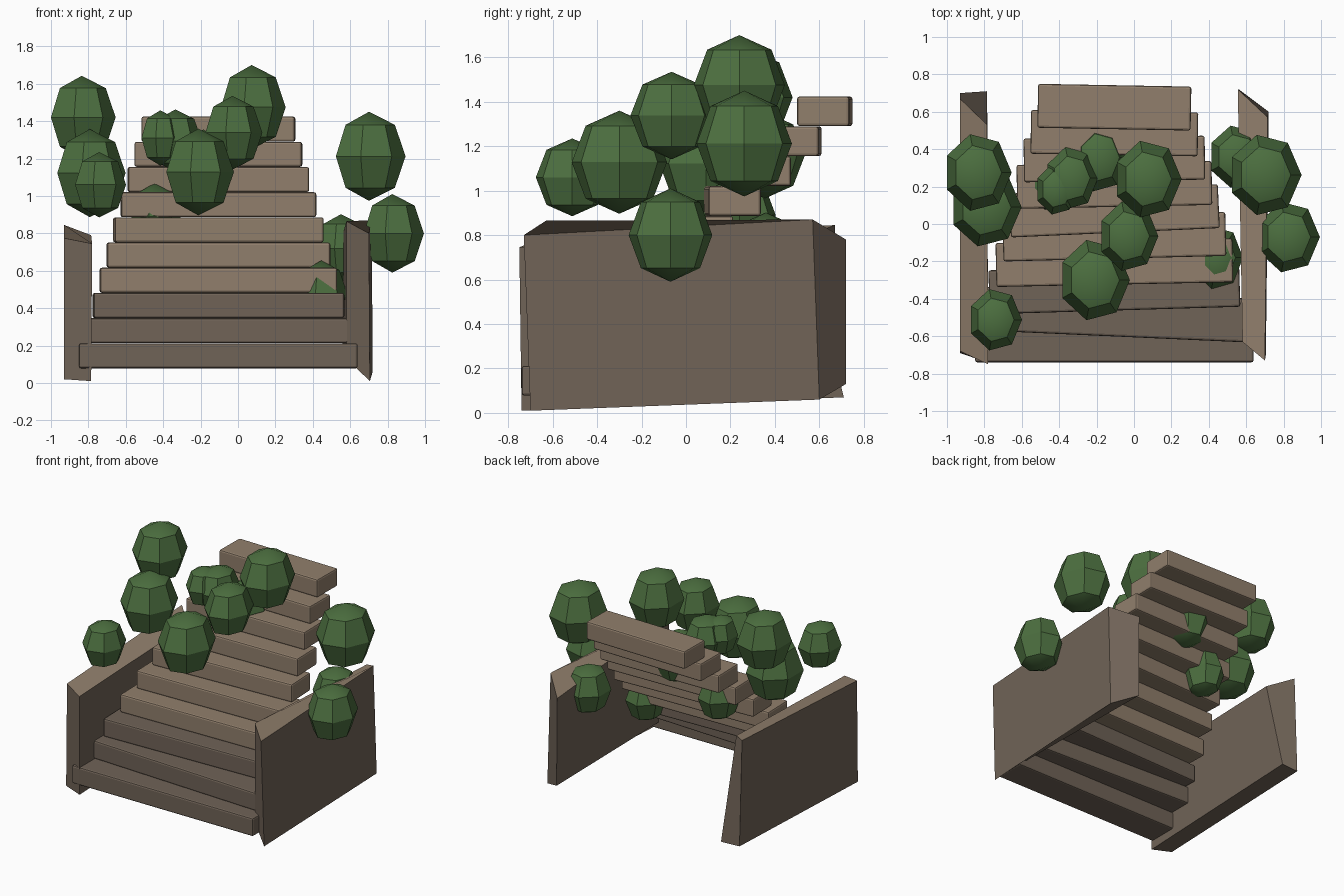
import bpy, bmesh, math
from mathutils import Vector

if "Cube" in bpy.data.objects:
    bpy.data.objects.remove(bpy.data.objects["Cube"])


def material(name, rgb):
    m = bpy.data.materials.new(name)
    m.diffuse_color = (*rgb, 1)
    m.use_nodes = True
    m.node_tree.nodes["Principled BSDF"].inputs["Base Color"].default_value = m.diffuse_color
    return m


LIGHT = material("light_stone", (0.283, 0.212, 0.150))
DARK = material("dark_stone", (0.162, 0.125, 0.095))
GREEN = material("leaf_green", (0.072, 0.158, 0.050))


def add_object(name, bm, mats):
    bmesh.ops.recalc_face_normals(bm, faces=bm.faces[:])
    me = bpy.data.meshes.new(name)
    bm.to_mesh(me)
    bm.free()
    for m in mats:
        me.materials.append(m)
    ob = bpy.data.objects.new(name, me)
    bpy.context.collection.objects.link(ob)
    return ob


# Staircase: ten rounded slabs, narrowing as they rise, each slightly turned
yaws = [0.0, -0.045, 0.03, 0.02, 0.025, 0.045, 0.02, 0.015, -0.015, -0.018]
for i, yaw in enumerate(yaws):
    bm = bmesh.new()
    bmesh.ops.create_cube(bm, size=1)
    width = 1.49 - 0.0745 * i
    bmesh.ops.scale(bm, vec=(width, 0.235, 0.134), verts=bm.verts)
    bmesh.ops.bevel(bm, geom=bm.edges[:], offset=0.012, segments=2,
                    profile=0.5, affect='EDGES')
    step = add_object(f"step_{i + 1}", bm, [DARK if i < 3 else LIGHT])
    step.location = (-0.105, -0.622 + 0.1385 * i, 0.145 + 0.1347 * i)
    step.rotation_euler.z = yaw


# Side walls: skewed blocks with pale tops
def wall(name, bottom, top):
    bm = bmesh.new()
    lo = [bm.verts.new(p) for p in bottom]
    hi = [bm.verts.new(p) for p in top]
    bm.faces.new(lo).material_index = 0
    bm.faces.new(hi).material_index = 1
    for i in range(4):
        j = (i + 1) % 4
        bm.faces.new((lo[i], lo[j], hi[j], hi[i]))
    return add_object(name, bm, [DARK, LIGHT])


# corner order: front inner, front outer, back outer, back inner
wall("right_wall",
     [(0.58, -0.63, 0.13), (0.705, -0.70, 0.01), (0.72, 0.60, 0.06), (0.56, 0.72, 0.13)],
     [(0.58, -0.63, 0.865), (0.70, -0.73, 0.80), (0.715, 0.57, 0.87), (0.555, 0.72, 0.78)])
wall("left_wall",
     [(-0.785, -0.74, 0.01), (-0.93, -0.69, 0.02), (-0.93, 0.70, 0.07), (-0.785, 0.71, 0.07)],
     [(-0.78, -0.75, 0.745), (-0.93, -0.68, 0.775), (-0.93, 0.67, 0.845), (-0.785, 0.53, 0.79)])


# Bushes: seven-sided faceted balls, (centre), (radii)
def bush(name, centre, radii):
    bm = bmesh.new()
    rx, ry, rz = radii
    rings = []
    for lat in (-45, 0, 45):
        c, s = math.cos(math.radians(lat)), math.sin(math.radians(lat))
        rings.append([bm.verts.new((rx * c * math.cos(math.tau * k / 7),
                                    ry * c * math.sin(math.tau * k / 7), rz * s))
                      for k in range(7)])
    south, north = bm.verts.new((0, 0, -rz)), bm.verts.new((0, 0, rz))
    for k in range(7):
        n = (k + 1) % 7
        for a, b in zip(rings, rings[1:]):
            bm.faces.new((a[k], a[n], b[n], b[k]))
        bm.faces.new((south, rings[0][n], rings[0][k]))
        bm.faces.new((north, rings[-1][k], rings[-1][n]))
    ob = add_object(name, bm, [GREEN])
    ob.location = Vector(centre)
    bpy.ops.object.select_all(action='DESELECT')
    ob.select_set(True)
    bpy.context.view_layer.objects.active = ob
    bpy.ops.object.shade_smooth_by_angle(angle=math.radians(30))


bushes = [
    ((-0.836, 0.275, 1.42), (0.182, 0.210, 0.222)),
    ((-0.793, 0.09, 1.122), (0.192, 0.215, 0.235)),
    ((-0.742, -0.512, 1.06), (0.143, 0.168, 0.175)),
    ((-0.212, -0.30, 1.128), (0.190, 0.220, 0.232)),
    ((-0.03, -0.065, 1.338), (0.160, 0.190, 0.197)),
    ((0.073, 0.24, 1.475), (0.182, 0.210, 0.225)),
    ((0.70, 0.262, 1.212), (0.196, 0.220, 0.238)),
    ((0.825, -0.07, 0.80), (0.169, 0.193, 0.210)),
    ((0.55, 0.36, 0.72), (0.152, 0.170, 0.182)),
    ((0.445, -0.18, 0.48), (0.138, 0.172, 0.175)),
    ((-0.415, 0.185, 1.31), (0.112, 0.138, 0.148)),
    ((-0.335, 0.245, 1.295), (0.142, 0.170, 0.167)),
    ((-0.185, 0.355, 1.16), (0.152, 0.185, 0.195)),
    ((-0.445, 0.24, 0.89), (0.140, 0.168, 0.180)),
]
for i, (centre, radii) in enumerate(bushes):
    bush(f"bush_{i + 1}", centre, radii)
